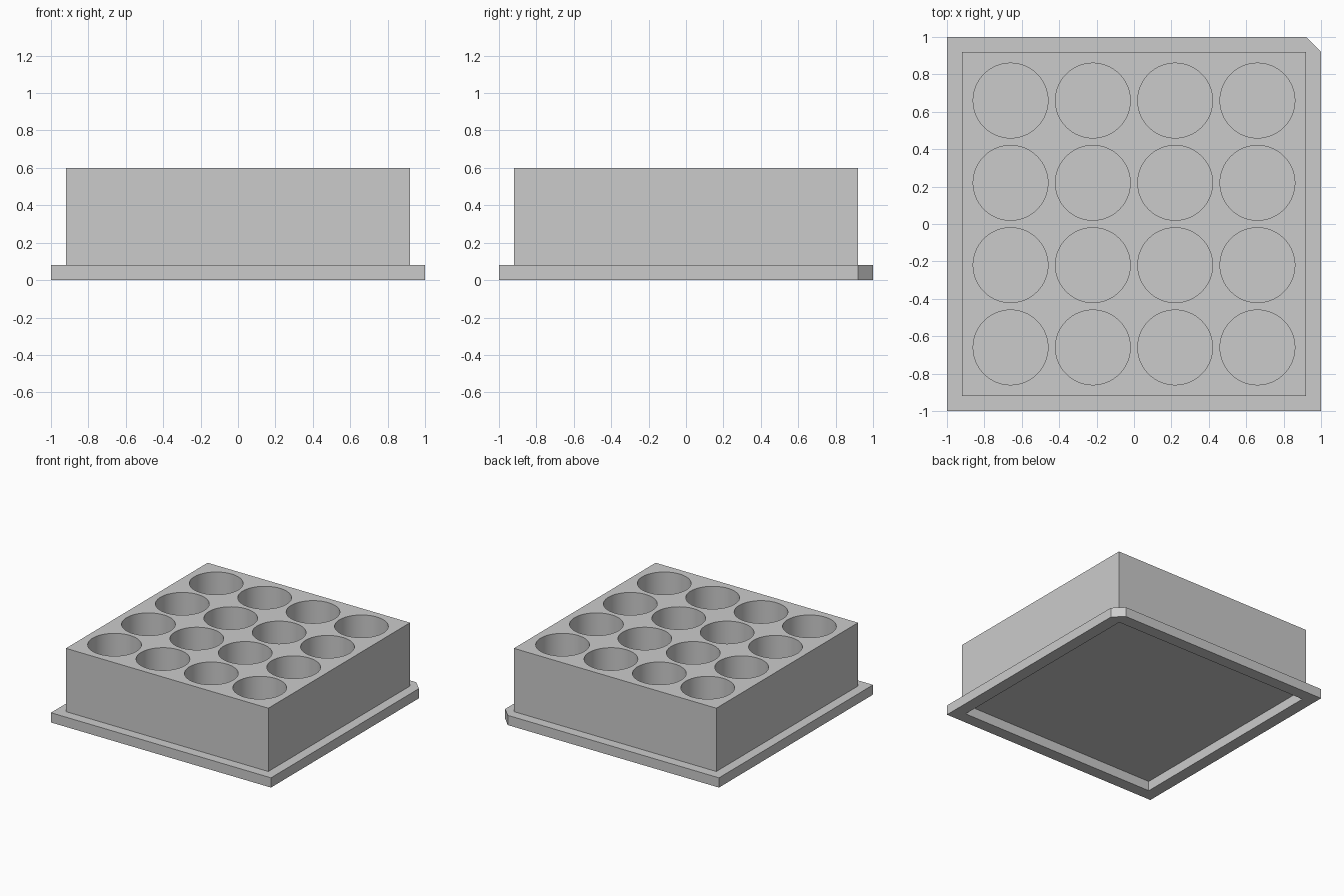
import bpy
import bmesh

if "Cube" in bpy.data.objects:
    bpy.data.objects.remove(bpy.data.objects["Cube"])

BODY, RECESS, WELL_R, PITCH = 0.92, 0.90, 0.20, 0.44
TOP, SKIRT_TOP, WELL_FLOOR = 0.60, 0.08, 0.12


def prism(name, outline, z0, z1):
    """Extrude a counter-clockwise outline from z0 to z1."""
    bm = bmesh.new()
    face = bm.faces.new([bm.verts.new((x, y, z0)) for x, y in outline])
    up = bmesh.ops.extrude_face_region(bm, geom=[face], use_keep_orig=True)
    verts = [v for v in up["geom"] if isinstance(v, bmesh.types.BMVert)]
    bmesh.ops.translate(bm, verts=verts, vec=(0, 0, z1 - z0))
    bmesh.ops.recalc_face_normals(bm, faces=bm.faces)
    return add_object(name, bm)


def add_object(name, bm):
    mesh = bpy.data.meshes.new(name)
    bm.to_mesh(mesh)
    bm.free()
    obj = bpy.data.objects.new(name, mesh)
    bpy.context.collection.objects.link(obj)
    return obj


def square(h):
    return [(-h, -h), (h, -h), (h, h), (-h, h)]


def combine(target, other, operation):
    """Apply a boolean and remove the helper object."""
    other.hide_render = True
    mod = target.modifiers.new(other.name, 'BOOLEAN')
    mod.object, mod.operation, mod.solver = other, operation, 'EXACT'
    bpy.context.view_layer.objects.active = target
    bpy.ops.object.modifier_apply(modifier=mod.name)
    bpy.data.objects.remove(other)


# Block that holds the wells
plate = prism("well_plate", square(BODY), 0.04, TOP)

# Base skirt with one clipped corner at back right
skirt = prism("skirt", [(-1, -1), (1, -1), (1, 0.92), (0.92, 1), (-1, 1)], 0, SKIRT_TOP)
combine(plate, skirt, 'UNION')

# Shallow recess underneath
combine(plate, prism("recess_cutter", square(RECESS), -0.1, SKIRT_TOP), 'DIFFERENCE')

# Four by four grid of round wells
bm = bmesh.new()
for i in range(4):
    for j in range(4):
        new = bmesh.ops.create_cone(bm, cap_ends=True, segments=64, radius1=WELL_R,
                                    radius2=WELL_R, depth=TOP + 0.1 - WELL_FLOOR)
        bmesh.ops.translate(bm, verts=new["verts"],
                            vec=((i - 1.5) * PITCH, (j - 1.5) * PITCH,
                                 (TOP + 0.1 + WELL_FLOOR) / 2))
combine(plate, add_object("well_cutter", bm), 'DIFFERENCE')

# Smooth well walls, crisp edges
plate.select_set(True)
bpy.context.view_layer.objects.active = plate
bpy.ops.object.shade_smooth_by_angle(angle=0.52)
